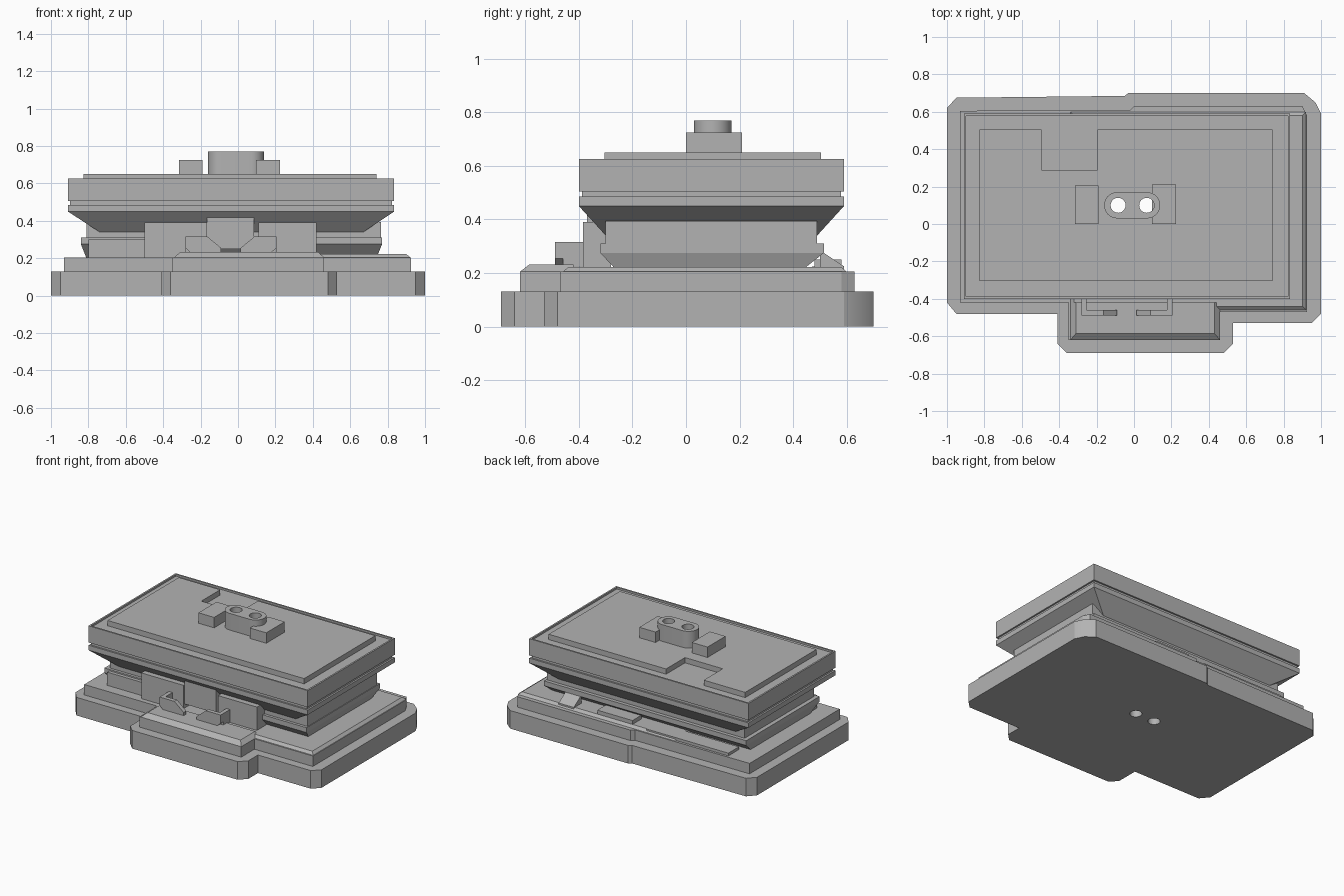
import bpy, bmesh, math

if "Cube" in bpy.data.objects:
    bpy.data.objects.remove(bpy.data.objects["Cube"], do_unlink=True)

grey = bpy.data.materials.new("stone grey")
grey.use_nodes = True
COLOUR = (0.45, 0.45, 0.45, 1)
grey.diffuse_color = COLOUR
grey.node_tree.nodes["Principled BSDF"].inputs["Base Color"].default_value = COLOUR


def loft(name, rings):
    """Solid skinned through closed rings of equal length."""
    bm = bmesh.new()
    loops = [[bm.verts.new(p) for p in ring] for ring in rings]
    n = len(loops[0])
    for a, b in zip(loops, loops[1:]):
        for i in range(n):
            j = (i + 1) % n
            bm.faces.new((a[i], a[j], b[j], b[i]))
    bm.faces.new(loops[0][::-1])
    bm.faces.new(loops[-1])
    bmesh.ops.recalc_face_normals(bm, faces=bm.faces)
    mesh = bpy.data.meshes.new(name)
    bm.to_mesh(mesh)
    bm.free()
    mesh.materials.append(grey)
    ob = bpy.data.objects.new(name, mesh)
    bpy.context.collection.objects.link(ob)
    return ob


def prism(name, outline, z0, z1):
    return loft(name, [[(x, y, z) for x, y in outline] for z in (z0, z1)])


def slab_y(name, profile, y0, y1):
    return loft(name, [[(x, y, z) for x, z in profile] for y in (y0, y1)])


def rect(x0, x1, y0, y1, z):
    return [(x0, y0, z), (x1, y0, z), (x1, y1, z), (x0, y1, z)]


def box(name, x0, x1, y0, y1, z0, z1):
    return loft(name, [rect(x0, x1, y0, y1, z) for z in (z0, z1)])


def stack(name, rows):
    return loft(name, [rect(*row) for row in rows])


# Stepped base with a front porch
base = prism("base", [(-1, .62), (-.95, .675), (-.05, .685), (-.03, .7), (.91, .7), (.97, .65),
                      (1, .59), (1, -.48), (.95, -.53), (.53, -.53), (.53, -.64), (.48, -.69),
                      (-.36, -.69), (-.41, -.64), (-.41, -.48), (-.95, -.48), (-1, -.42)], 0, .13)
step = prism("base_step", [(-.93, .605), (-.02, .61), (0, .63), (.9, .63), (.925, .58),
                           (.925, -.47), (.46, -.47), (.46, -.62), (-.35, -.62),
                           (-.35, -.42), (-.93, -.42)], .13, .205)
cap = stack("step_cap", [(-.34, .92, -.46, .6, .205), (-.32, .9, -.44, .58, .222)])
stack("porch_cap", [(-.34, .46, -.62, -.42, .205), (-.31, .43, -.585, -.42, .232)])

# Main body with undercut skirt
skirt = stack("body_skirt", [(-.81, .74, -.25, .42, .2), (-.84, .77, -.32, .515, .275),
                             (-.84, .77, -.32, .515, .31)])
wall = box("body_wall", -.81, .765, -.3, .49, .3, .395)

# Flared eave, grooved slab and raised rim
X0, X1, Y0, Y1, G = -.91, .835, -.4, .59, .012
eave = stack("eave", [(-.74, .67, -.3, .49, .34), (X0, X1, Y0, Y1, .45), (X0, X1, Y0, Y1, .485),
                      (X0 + G, X1 - G, Y0 + G, Y1 - G, .485),
                      (X0 + G, X1 - G, Y0 + G, Y1 - G, .505)])
roof = stack("roof_slab", [(X0, X1, Y0, Y1, .505), (X0, X1, Y0, Y1, .625),
                           (X0 + G, X1 - G, Y0 + G, Y1 - G, .625),
                           (X0 + G, X1 - G, Y0 + G, Y1 - G, .612)])

# Thin roof plate, notched at the back
plate = prism("roof_plate", [(-.825, -.305), (.74, -.305), (.74, .505), (-.195, .505),
                             (-.195, .29), (-.495, .29), (-.495, .505), (-.825, .505)], .612, .65)

# Rounded roof lug between two blocks
arc = [(c + s * .07 * math.cos(a), .1 + s * .07 * math.sin(a))
       for c, s in ((.07, 1), (-.09, -1))
       for a in [math.pi * (i / 16 - .5) for i in range(17)]]
lug = prism("roof_lug", arc, .64, .77)
box("roof_block_right", -.315, -.19, 0, .205, .64, .725)
box("roof_block_left", .095, .225, 0, .21, .64, .725)

# Front pillars, lintel and low side wall
box("pillar_right", -.5, -.165, -.385, -.28, .2, .39)
box("pillar_left", .11, .42, -.385, -.28, .2, .39)
box("lintel", -.165, .085, -.37, -.28, .25, .42)
box("low_wall", -.8, -.5, -.345, -.28, .2, .3)

# Porch brackets: a sloped front plate and a return wall each
centre = -.038
for side, label in ((-1, "right"), (1, "left")):
    profile = [(.052, .225), (.21, .225), (.243, .255), (.243, .315), (.125, .315), (.052, .255)]
    slab_y("bracket_front_" + label, [(centre + side * x, z) for x, z in profile], -.49, -.46)
    xa, xb = sorted((centre + side * .243, centre + side * .215))
    box("bracket_return_" + label, xa, xb, -.46, -.38, .225, .315)

# Small details along the back ledge
box("back_plate", -.75, -.1, .47, .59, .2, .225)
box("back_block", .02, .3, .48, .58, .2, .25)
loft("back_wedge", [[(x, .5, .2), (x, .59, .2), (x, .59, .225), (x, .5, .285)] for x in (.48, .6)])

# Two vertical bores through the whole stack
for i, x in enumerate((-.085, .068)):
    ring = [(x + .04 * math.cos(math.tau * k / 32), .1 + .04 * math.sin(math.tau * k / 32))
            for k in range(32)]
    cutter = prism("bore_cutter", ring, -.1, 1)
    cutter.hide_render = True
    for ob in (base, step, cap, skirt, wall, eave, roof, plate, lug):
        mod = ob.modifiers.new("bore", "BOOLEAN")
        mod.operation, mod.solver, mod.object = "DIFFERENCE", "EXACT", cutter
        bpy.context.view_layer.objects.active = ob
        bpy.ops.object.modifier_apply(modifier=mod.name)
    bpy.data.objects.remove(cutter, do_unlink=True)

# Smooth the round surfaces only
bpy.ops.object.select_all(action="DESELECT")
for ob in (lug, base, plate):
    ob.select_set(True)
bpy.context.view_layer.objects.active = lug
bpy.ops.object.shade_smooth_by_angle(angle=math.radians(25))
